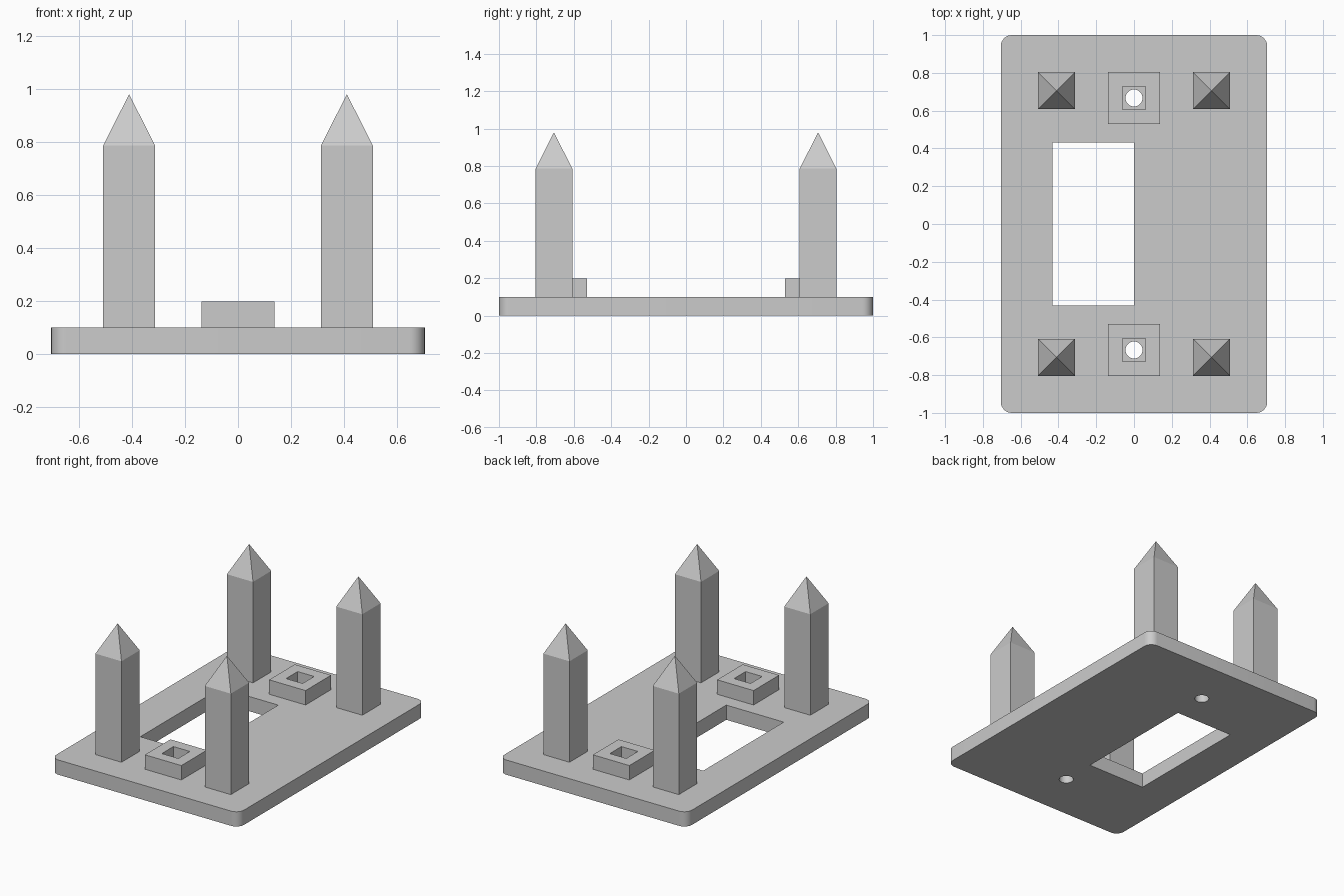
import bpy
import bmesh
from mathutils import Matrix, Vector

cube = bpy.data.objects.get("Cube")
if cube:
    bpy.data.objects.remove(cube, do_unlink=True)

PLATE_TOP = 0.10
BOSS_Y = 0.667

grey = bpy.data.materials.new("plain grey")
grey.use_nodes = True
grey.diffuse_color = (0.6, 0.6, 0.6, 1)
grey.node_tree.nodes["Principled BSDF"].inputs["Base Color"].default_value = grey.diffuse_color


def finish(name, bm):
    bmesh.ops.recalc_face_normals(bm, faces=bm.faces)
    mesh = bpy.data.meshes.new(name)
    bm.to_mesh(mesh)
    bm.free()
    mesh.materials.append(grey)
    obj = bpy.data.objects.new(name, mesh)
    bpy.context.collection.objects.link(obj)
    return obj


def box_mesh(center, size):
    bm = bmesh.new()
    matrix = Matrix.Translation(center) @ Matrix.Diagonal(Vector(size)).to_4x4()
    bmesh.ops.create_cube(bm, size=1, matrix=matrix)
    return bm


def box(name, center, size):
    return finish(name, box_mesh(center, size))


def cylinder(name, center, radius, depth):
    bm = bmesh.new()
    bmesh.ops.create_cone(bm, cap_ends=True, segments=32, radius1=radius, radius2=radius,
                          depth=depth, matrix=Matrix.Translation(center))
    return finish(name, bm)


def activate(obj):
    bpy.ops.object.select_all(action="DESELECT")
    obj.select_set(True)
    bpy.context.view_layer.objects.active = obj


def cut(obj, cutter):
    cutter.hide_render = True
    mod = obj.modifiers.new("cut", "BOOLEAN")
    mod.operation = "DIFFERENCE"
    mod.solver = "EXACT"
    mod.object = cutter
    activate(obj)
    bpy.ops.object.modifier_apply(modifier=mod.name)
    bpy.data.objects.remove(cutter, do_unlink=True)


# Base plate with rounded vertical corners
bm = box_mesh((0, 0, PLATE_TOP / 2), (1.41, 2, PLATE_TOP))
corners = [e for e in bm.edges if abs(e.verts[0].co.z - e.verts[1].co.z) > 0.01]
bmesh.ops.bevel(bm, geom=corners, offset=0.058, segments=8, profile=0.5, affect="EDGES")
plate = finish("base_plate", bm)

# Rectangular opening and round screw holes
cut(plate, box("opening_cutter", (-0.216, 0, 0.05), (0.432, 0.865, 0.4)))
for sy in (-1, 1):
    cut(plate, cylinder("hole_cutter", (0, sy * BOSS_Y, 0.05), 0.045, 0.4))
activate(plate)
bpy.ops.object.shade_smooth_by_angle()

for sy, end in ((-1, "front"), (1, "back")):
    # Square boss with a square socket
    boss = box(end + "_boss", (0, sy * BOSS_Y, PLATE_TOP + 0.049), (0.274, 0.274, 0.098))
    cut(boss, box("socket_cutter", (0, sy * BOSS_Y, 0.15), (0.124, 0.124, 0.4)))

    # Square posts with pyramid tips
    for sx, side in ((-1, "right"), (1, "left")):
        bm = box_mesh((sx * 0.411, sy * 0.706, 0.443), (0.196, 0.196, 0.686))
        top = max(bm.faces, key=lambda f: f.calc_center_median().z)
        tip = bmesh.ops.poke(bm, faces=[top])["verts"][0]
        tip.co.z = 0.98
        finish(f"{end}_{side}_post", bm)
